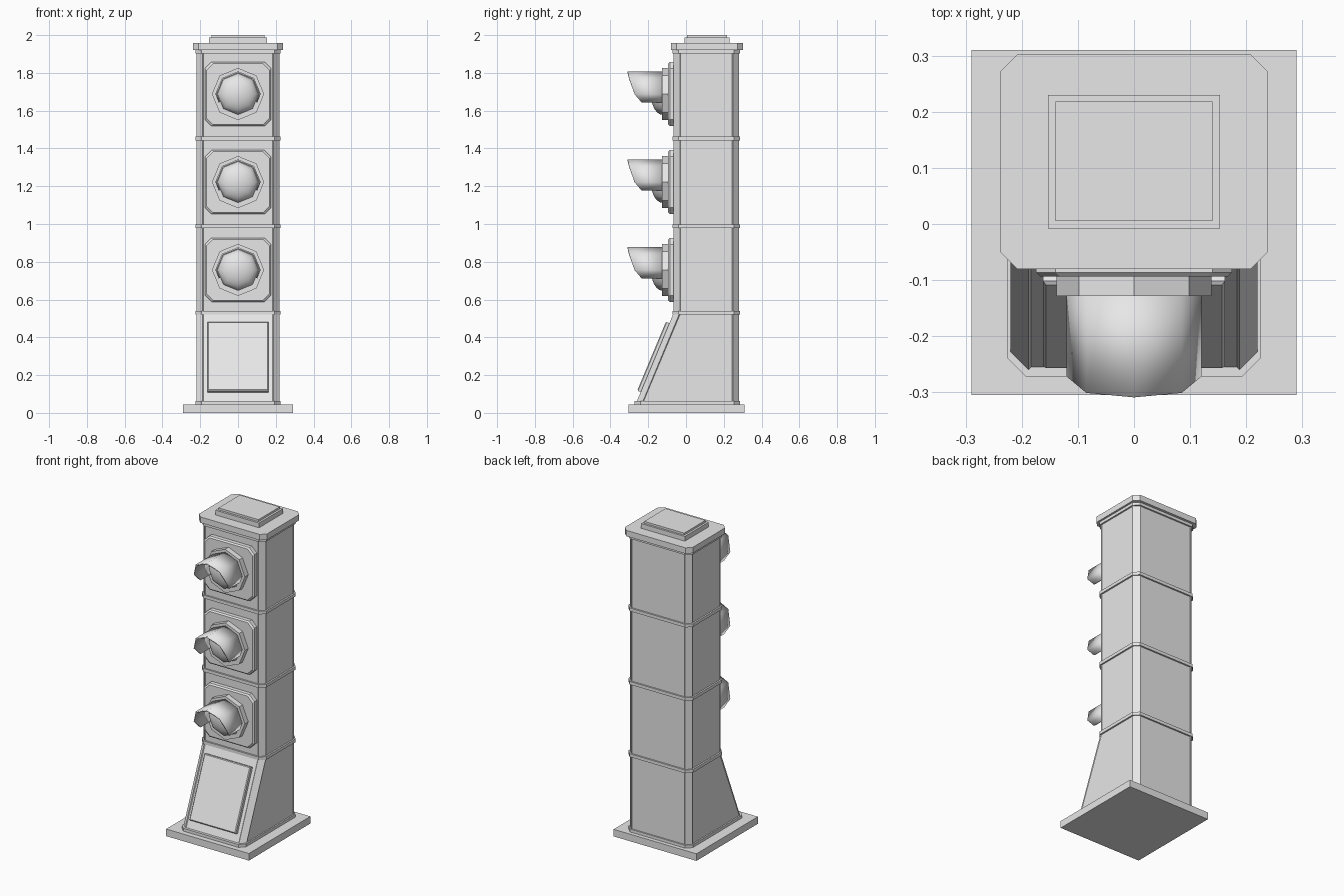
import bpy, bmesh, math
from mathutils import Vector, Matrix

cube = bpy.data.objects.get("Cube")
if cube:
    bpy.data.objects.remove(cube, do_unlink=True)

grey = bpy.data.materials.new("plain_grey")
grey.use_nodes = True
grey.diffuse_color = (0.8, 0.8, 0.8, 1)
grey.node_tree.nodes["Principled BSDF"].inputs["Base Color"].default_value = grey.diffuse_color


def finish(name, bm, smooth=None):
    mesh = bpy.data.meshes.new(name)
    bm.to_mesh(mesh)
    bm.free()
    mesh.materials.append(grey)
    ob = bpy.data.objects.new(name, mesh)
    bpy.context.collection.objects.link(ob)
    if smooth:
        bpy.ops.object.select_all(action='DESELECT')
        ob.select_set(True)
        bpy.context.view_layer.objects.active = ob
        bpy.ops.object.shade_smooth_by_angle(angle=math.radians(smooth))
    return ob


def loft(name, rings, closed=True, recess=False, smooth=None):
    """Skin a list of point rings; optionally recess the large upright faces."""
    bm = bmesh.new()
    rows = [[bm.verts.new(p) for p in ring] for ring in rings]
    n = len(rows[0])
    for a, b in zip(rows, rows[1:]):
        for i in range(n if closed else n - 1):
            j = (i + 1) % n
            bm.faces.new((a[i], a[j], b[j], b[i]))
    if closed:
        bm.faces.new(rows[0])
        bm.faces.new(rows[-1])
    bmesh.ops.recalc_face_normals(bm, faces=bm.faces)
    if recess:
        bm.normal_update()
        big = [f for f in bm.faces if f.calc_area() > 0.05 and abs(f.normal.z) < 0.9]
        bmesh.ops.inset_individual(bm, faces=big, thickness=0.006, depth=-0.004)
    return finish(name, bm, smooth)


def outline(hw, lo, hi, c):
    """Rectangle with cut corners in a plane."""
    if c == 0:
        return [(-hw, lo), (hw, lo), (hw, hi), (-hw, hi)]
    return [(-hw + c, lo), (hw - c, lo), (hw, lo + c), (hw, hi - c),
            (hw - c, hi), (-hw + c, hi), (-hw, hi - c), (-hw, lo + c)]


def flat(hw, y0, y1, z, c=0):
    return [(x, y, z) for x, y in outline(hw, y0, y1, c)]


def upright(hw, z0, z1, y, c=0):
    return [(x, y, z) for x, z in outline(hw, z0, z1, c)]


def slab(name, hw, y0, y1, z0, z1, c=0, recess=False):
    return loft(name, [flat(hw, y0, y1, z, c) for z in (z0, z1)], recess=recess)


def octagon(r, y, zc):
    return [(r * math.sin(k * math.pi / 4), y, zc + r * math.cos(k * math.pi / 4))
            for k in range(8)]


FRONT, BACK, HALF, CUT = -0.065, 0.28, 0.22, 0.032

# Foot and sloping pedestal
slab("base_plate", 0.29, -0.305, 0.31, 0, 0.045)
slab("pedestal_trim", 0.225, -0.272, 0.285, 0.045, 0.063, CUT)
loft("pedestal", [flat(HALF, -0.265, BACK, 0.05, CUT),
                  flat(HALF, FRONT, BACK, 0.53, CUT)], recess=True)

# Raised panel lying on the slope
normal = Vector((0, -1, 0.417)).normalized()


def sloped(inset, lift):
    return [Vector((x, -0.265 + (z - 0.05) * 0.417, z)) + normal * lift
            for x, z in outline(0.162 - inset, 0.11 + inset, 0.475 - inset, 0)]


loft("pedestal_panel", [sloped(0, -0.01), sloped(0, 0.015), sloped(0.005, 0.02)])

# Signal sections with trim bands between them
levels = [0.53, 0.988, 1.453, 1.912]
for z in levels:
    slab("trim_band", 0.226, -0.071, 0.286, z - 0.01, z + 0.01, CUT)
for z0, z1 in zip(levels, levels[1:]):
    slab("housing", HALF, FRONT, BACK, z0, z1, CUT, recess=True)

# Lamps: bezel, eight-sided collar, domed lens and visor
for zc in (0.757, 1.222, 1.688):
    loft("bezel", [upright(hw, zc - hw + 0.005, zc + hw - 0.005, y, 0.035)
                   for hw, y in ((0.175, -0.06), (0.175, -0.086), (0.167, -0.094))])
    loft("collar", [octagon(0.138, y, zc) for y in (-0.08, -0.128)])

    bm = bmesh.new()
    bmesh.ops.create_uvsphere(bm, u_segments=8, v_segments=12, radius=0.11)
    bmesh.ops.transform(bm, verts=bm.verts, matrix=Matrix.Translation((0, -0.125, zc))
                        @ Matrix.Diagonal((1, 0.55, 1, 1)) @ Matrix.Rotation(math.pi / 2, 4, 'X'))
    finish("lens", bm, smooth=60)

    # Half of the hood edge from the lower tip to the crown, then mirrored
    side = [(0.102, -0.045, -0.235), (0.12, 0, -0.272), (0.085, 0.085, -0.301)]
    edge = side + [(0, 0.12, -0.309)] + [(-x, z, y) for x, z, y in reversed(side)]
    hood = loft("visor", [[(x, -0.12, zc + z) for x, z, y in edge],
                          [(x, y, zc + z) for x, z, y in edge]], closed=False, smooth=60)
    for f in hood.data.polygons:
        outward = f.normal.x * f.center.x + f.normal.z * (f.center.z - zc)
        if outward < 0:
            f.flip()
    shell = hood.modifiers.new("thickness", 'SOLIDIFY')
    shell.thickness = 0.008
    shell.offset = -1

# Stepped cap
slab("cap", 0.238, -0.08, 0.302, 1.92, 1.957, 0.03)
slab("cap_step", 0.153, -0.008, 0.23, 1.957, 1.987)
slab("cap_top", 0.14, 0.005, 0.218, 1.987, 2.0)
